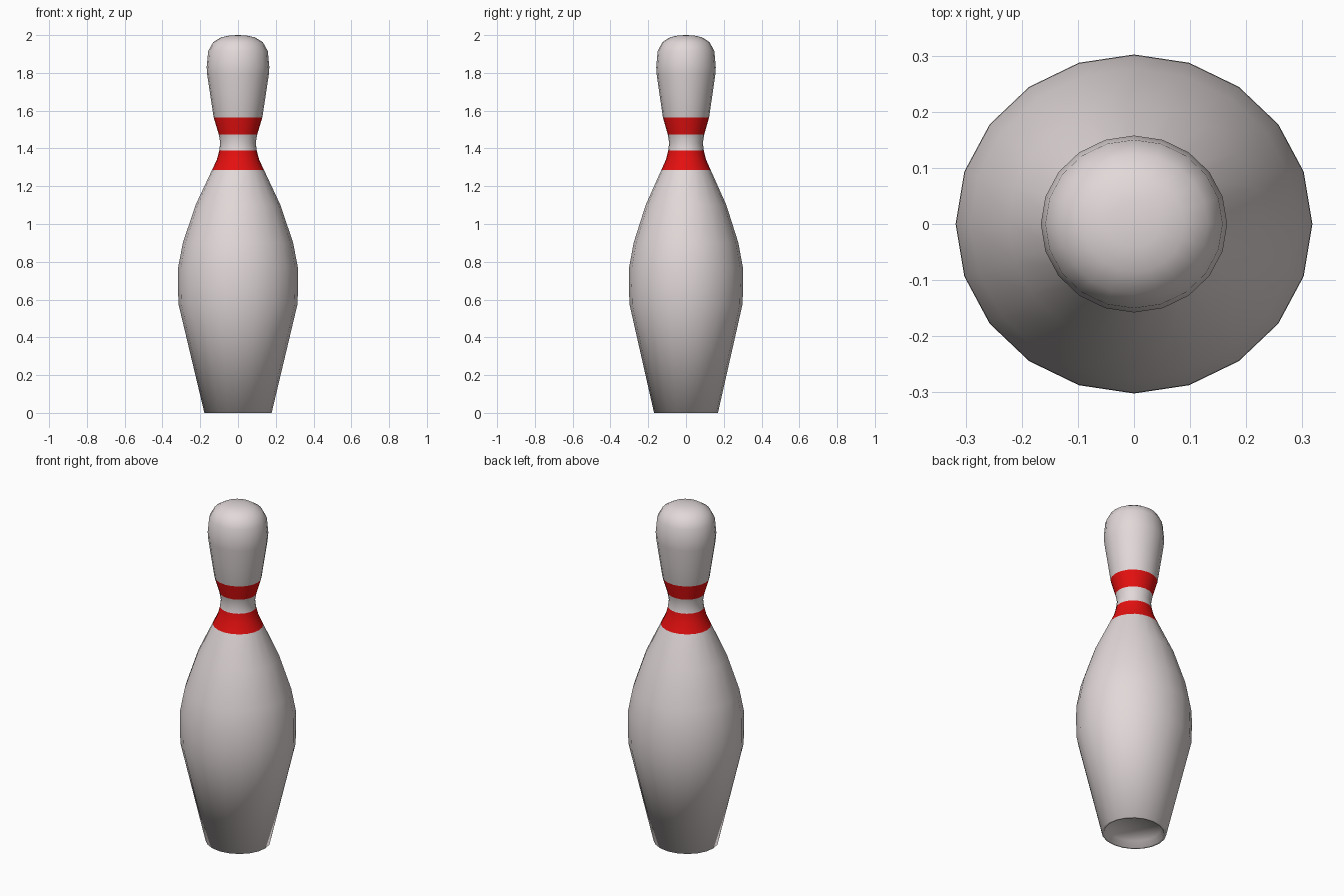
import bpy, bmesh, math

if "Cube" in bpy.data.objects:
    bpy.data.objects.remove(bpy.data.objects["Cube"])

SIDES = 20
Y_SCALE = 0.95

# Profile (radius, height) from the recessed base up to the crown
PROFILE = [
    (0.15, 0.035), (0.165, 0.0), (0.178, 0.0), (0.315, 0.575), (0.318, 0.67),
    (0.317, 0.77), (0.292, 0.90), (0.225, 1.10), (0.138, 1.285),
    (0.112, 1.34), (0.099, 1.39), (0.094, 1.43), (0.102, 1.475),
    (0.129, 1.565), (0.148, 1.69), (0.163, 1.79), (0.166, 1.83),
    (0.158, 1.915), (0.132, 1.962), (0.09, 1.988), (0.045, 1.998),
]
RED_BANDS = [(1.285, 1.39), (1.475, 1.565)]


def material(name, rgb):
    m = bpy.data.materials.new(name)
    m.diffuse_color = (*rgb, 1)
    m.use_nodes = True
    m.node_tree.nodes["Principled BSDF"].inputs["Base Color"].default_value = m.diffuse_color
    return m


bm = bmesh.new()
rings = []
for r, z in PROFILE:
    rings.append([bm.verts.new((r * math.cos(2 * math.pi * i / SIDES),
                                r * Y_SCALE * math.sin(2 * math.pi * i / SIDES), z))
                  for i in range(SIDES)])

# Body walls
for a, b in zip(rings, rings[1:]):
    for i in range(SIDES):
        j = (i + 1) % SIDES
        bm.faces.new((a[i], a[j], b[j], b[i]))

# Base and crown caps
base = bm.verts.new((0, 0, 0.035))
crown = bm.verts.new((0, 0, 2.0))
for i in range(SIDES):
    j = (i + 1) % SIDES
    bm.faces.new((base, rings[0][j], rings[0][i]))
    bm.faces.new((crown, rings[-1][i], rings[-1][j]))

# Red neck bands by height
for f in bm.faces:
    f.smooth = True
    z = f.calc_center_median().z
    f.material_index = int(any(lo < z < hi for lo, hi in RED_BANDS))

mesh = bpy.data.meshes.new("bowling_pin")
bm.to_mesh(mesh)
bm.free()
mesh.materials.append(material("warm white", (0.76, 0.69, 0.69)))
mesh.materials.append(material("red", (0.78, 0.005, 0.005)))
pin = bpy.data.objects.new("bowling_pin", mesh)
bpy.context.collection.objects.link(pin)
